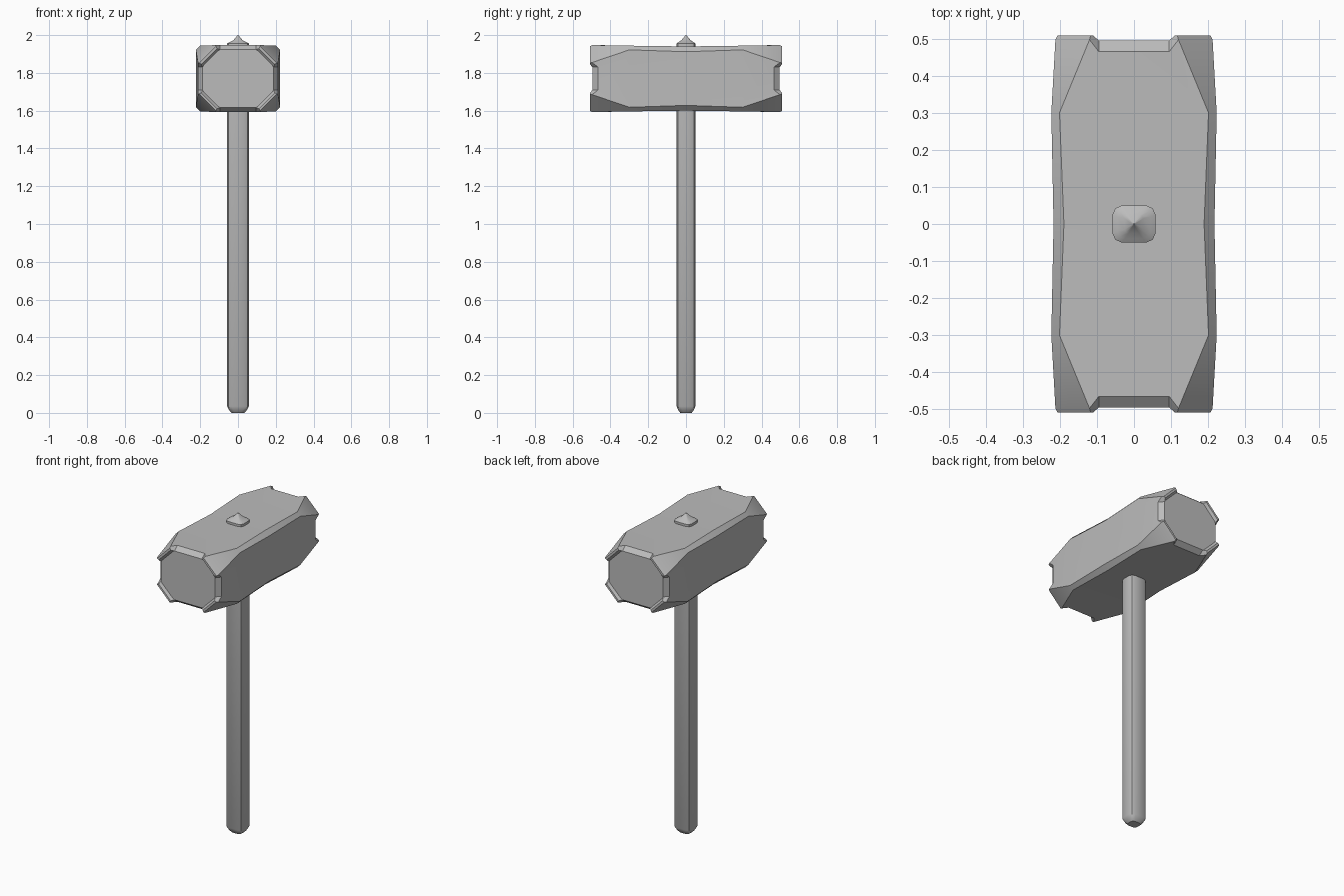
import bpy, bmesh, math

cube = bpy.data.objects.get("Cube")
if cube:
    bpy.data.objects.remove(cube)

grey = bpy.data.materials.new("plain grey")
grey.use_nodes = True
COLOUR = (0.5, 0.5, 0.5, 1)
grey.diffuse_color = COLOUR
grey.node_tree.nodes["Principled BSDF"].inputs["Base Color"].default_value = COLOUR


def loft(name, rings, angle):
    """Skin a list of equal-length point rings, cap both ends and shade."""
    bm = bmesh.new()
    rows = [[bm.verts.new(p) for p in ring] for ring in rings]
    for a, b in zip(rows, rows[1:]):
        for i in range(len(a)):
            j = (i + 1) % len(a)
            bm.faces.new((a[i], a[j], b[j], b[i]))
    bm.faces.new(rows[0])
    bm.faces.new(rows[-1])
    bmesh.ops.remove_doubles(bm, verts=bm.verts, dist=0.0005)
    bmesh.ops.recalc_face_normals(bm, faces=bm.faces)
    mesh = bpy.data.meshes.new(name)
    bm.to_mesh(mesh)
    bm.free()
    mesh.materials.append(grey)
    obj = bpy.data.objects.new(name, mesh)
    bpy.context.collection.objects.link(obj)
    bpy.ops.object.select_all(action="DESELECT")
    obj.select_set(True)
    bpy.context.view_layer.objects.active = obj
    bpy.ops.object.shade_smooth_by_angle(angle=math.radians(angle))
    return obj


# Hammer head: chamfered sections along y; corner lugs stand proud of the face
HEAD_Z = 1.77
NOTCH = 0.025


def head_ring(side, y_flat, y_lug, hx, hz, cut, inset=0, lug_inset=0):
    f, g = inset, lug_inset
    corner = [(hx - f, hz - cut - NOTCH, y_flat), (hx - g, hz - cut - g / 2, y_lug),
              (hx - cut - g / 2, hz - g, y_lug), (hx - cut - NOTCH, hz - f, y_flat)]
    ring = []
    for sx, sz in ((1, 1), (-1, 1), (-1, -1), (1, -1)):
        pts = corner if sx * sz > 0 else corner[::-1]
        ring += [(sx * x, side * y, HEAD_Z + sz * z) for x, z, y in pts]
    return ring


def head_half(side):
    end = (0.212, 0.177, 0.092)
    return [
        head_ring(side, 0.3, 0.3, 0.223, 0.174, 0.022),
        head_ring(side, 0.465, 0.497, *end),
        head_ring(side, 0.495, 0.509, *end, 0.024, 0.006),
        head_ring(side, 0.495, 0.509, *end, 0.024, 0.018),
        head_ring(side, 0.495, 0.495, *end, 0.024, 0.03),
    ]


middle = head_ring(1, 0, 0, 0.217, 0.17, 0.028)
loft("hammer_head", head_half(-1)[::-1] + [middle] + head_half(1), 25)


# Handle: chamfered square shaft, rounded foot, pointed stub above the head
def shaft_ring(z, hx, hy, cut):
    ring = []
    for sx, sy in ((1, 1), (-1, 1), (-1, -1), (1, -1)):
        pts = [(hx, hy - cut), (hx - cut * 0.3, hy - cut * 0.3), (hx - cut, hy)]
        if sx * sy < 0:
            pts.reverse()
        ring += [(sx * x, sy * y, z) for x, y in pts]
    return ring


loft("handle", [shaft_ring(*s) for s in (
    (0, 0.034, 0.03, 0.018), (0.012, 0.045, 0.04, 0.022), (0.035, 0.058, 0.05, 0.025),
    (1.955, 0.058, 0.05, 0.025), (1.963, 0.045, 0.04, 0.02),
    (1.972, 0.025, 0.025, 0.01), (2.0, 0.002, 0.002, 0.001))], 35)
